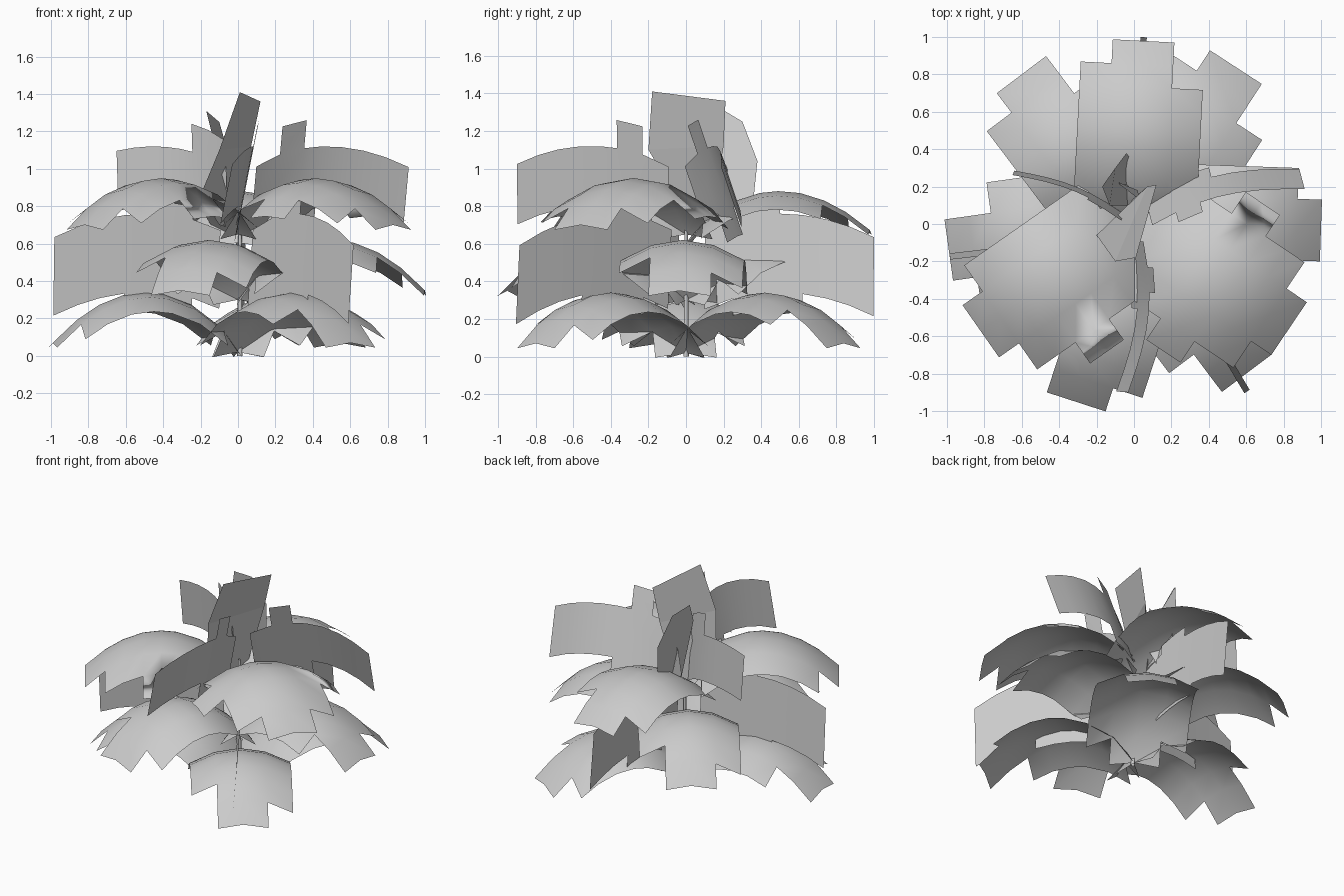
import bpy, bmesh, math
from mathutils import Vector

if "Cube" in bpy.data.objects:
    bpy.data.objects.remove(bpy.data.objects["Cube"])

ROWS = [0, .1, .25, .4, .5, .62, .75, .87, 1.0]


def leaf(name, deg, peak, arch, length, cols, cup, upright=False, tilt=0, bow=0, dip=.05):
    """Arched leaf card with a stepped outline; cols = (v0, v1, first row, last row)."""
    a = math.radians(deg)
    d, n = Vector((math.cos(a), math.sin(a), 0)), Vector((-math.sin(a), math.cos(a), 0))
    bm, cache = bmesh.new(), {}

    def point(u, v):
        key = (round(u, 3), round(v, 3))
        if key not in cache:
            r = u * length
            z = peak - arch * (r - .5) ** 2 - dip * max(0, 1 - u / .12)
            if upright:
                side = tilt * v + bow * math.sin(math.pi * u)
                p = d * r + n * side + Vector((0, 0, z + v))
            else:
                p = d * r + n * v + Vector((0, 0, z - cup * v * v))
            cache[key] = bm.verts.new(p)
        return cache[key]

    for v0, v1, first, last in cols:
        for i in range(first, last):
            u0, u1 = ROWS[i], ROWS[i + 1]
            bm.faces.new([point(u0, v0), point(u1, v0), point(u1, v1), point(u0, v1)])
    finish(name, bm)


def finish(name, bm):
    me = bpy.data.meshes.new(name)
    bm.to_mesh(me)
    bm.free()
    for p in me.polygons:
        p.use_smooth = True
    ob = bpy.data.objects.new(name, me)
    bpy.context.collection.objects.link(ob)


def blade(name, pts):
    bm = bmesh.new()
    bm.faces.new([bm.verts.new(p) for p in pts])
    finish(name, bm)


def columns(w, left, right, lobe_left=False, lobe_right=False):
    c = [(-w, -w / 2, 1, right), (-w / 2, 0, 0, 8), (0, w / 2, 0, 8), (w / 2, w, 1, left)]
    if lobe_right:
        c.append((-1.4 * w, -w, 3, 5))
    if lobe_left:
        c.append((1.4 * w, w, 3, 5))
    return c


# Broad arching leaves in three tiers
for i, deg in enumerate((57, 188, 307)):
    leaf(f"lower_leaf_{i}", deg, .34, 1.08, 1.0, columns(.33, 7, 6), .95, dip=.05)
for i, deg in enumerate((-2, 127, 252)):
    leaf(f"middle_leaf_{i}", deg, .62, 1.08, 1.0, columns(.33, 7, 6), 1.0)
leaf("upper_leaf_back", 87, .88, .9, .98, columns(.33, 7, 6), .9)
leaf("upper_leaf_left", 215, .95, 1.0, 1.0, columns(.34, 7, 7, True, False), .9)
leaf("upper_leaf_right", 326, .95, 1.0, 1.0, columns(.34, 7, 7, True, True), .9)

# Leaves standing on edge, middle tier
mid = [(-.3, -.21, 2, 5), (-.21, 0, 1, 8), (0, .21, 1, 8), (.21, .28, 2, 4)]
for i, (deg, ln) in enumerate(((190, 1.0), (87, 1.0), (304, 1.08))):
    leaf(f"middle_upright_leaf_{i}", deg, .55, .5, ln, mid, 0, True, .08, .02)

# Leaves standing on edge, upper tier; the right one folds back along its top
top = [(-.31, -.16, 2, 4), (-.16, 0, 1, 8), (0, .16, 1, 8), (.16, .31, 2, 3)]
left_top = [(-.16, 0, 1, 8), (0, .16, 1, 8), (.16, .31, 1, 3)]
for i, (deg, ln, tilt, bow, cols) in enumerate(((157, .7, .08, -.05, left_top),
                                                (15, .93, -.35, .08, top),
                                                (266, .9, .2, .08, top))):
    leaf(f"upper_upright_leaf_{i}", deg, .96, .6, ln, cols, 0, True, tilt, bow)

# Young leaves in the crown
blade("crown_leaf_large_top", [(.01, -.18, 1.41), (.12, .21, 1.36), (.07, .2, 1.12), (-.1, -.2, 1.1)])
blade("crown_leaf_large_base", [(-.1, -.2, 1.1), (.07, .2, 1.12), (-.02, .12, .68),
                                (-.1, -.04, .7), (-.2, -.06, .86)])
blade("crown_leaf_small", [(.02, .18, 1.1), (-.1, .23, .97), (-.12, .22, .8), (-.02, .22, .66), (.03, .13, .86)])
blade("crown_leaf_side", [(-.17, .2, 1.31), (-.1, .3, 1.25), (-.04, .38, 1.04), (-.02, .35, .75),
                          (-.03, .1, .7), (-.13, .1, 1.15)])

# Central stem
bm = bmesh.new()
bmesh.ops.create_cone(bm, segments=5, radius1=.015, radius2=.01, depth=.8)
bmesh.ops.translate(bm, verts=bm.verts, vec=(.01, 0, .4))
finish("stem", bm)
